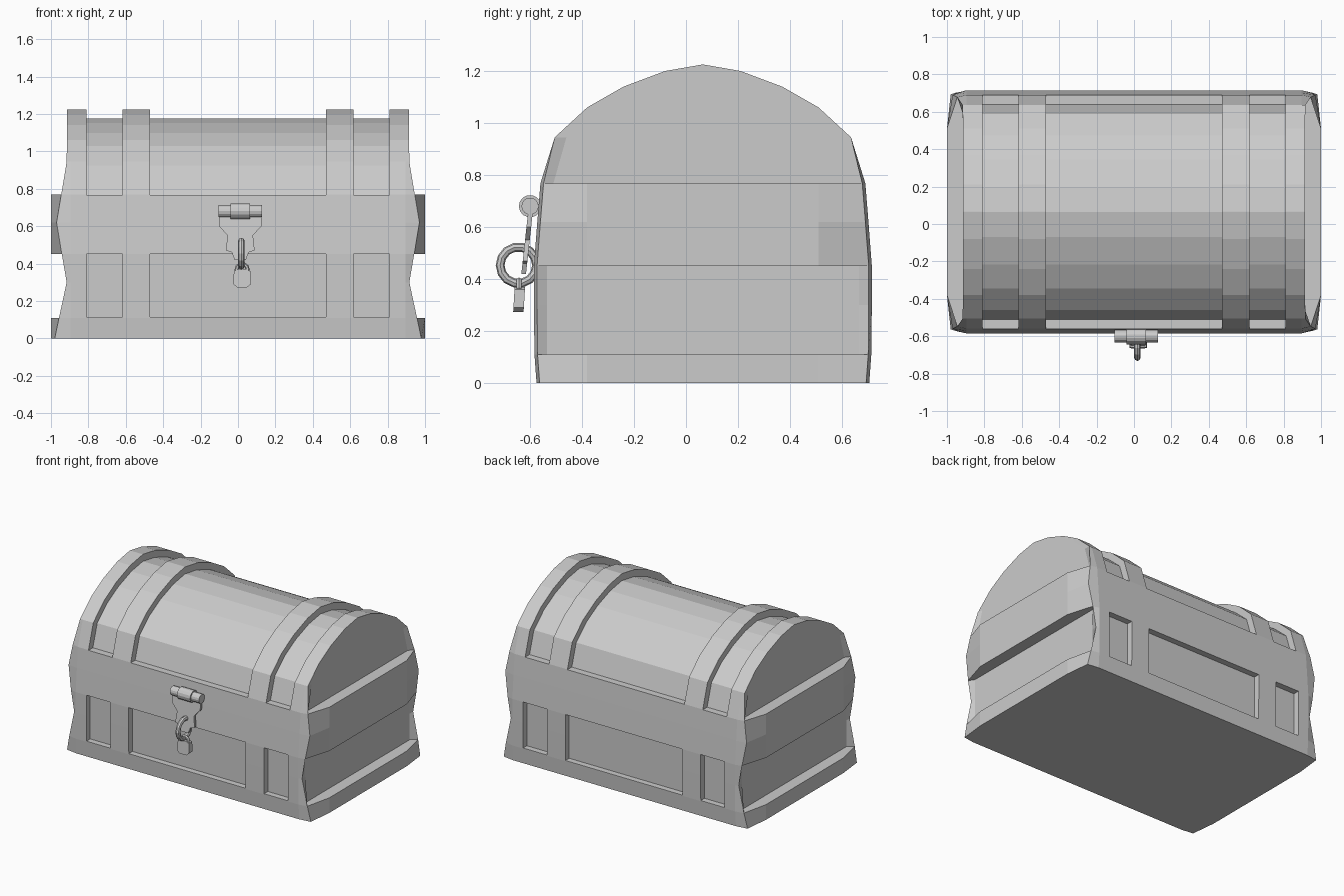
import bpy, bmesh, math
from mathutils import Matrix, Vector

if "Cube" in bpy.data.objects:
    bpy.data.objects.remove(bpy.data.objects["Cube"])

CY = 0.065            # depth centre of the chest body
grey = bpy.data.materials.new("light grey")
grey.diffuse_color = (0.6, 0.6, 0.6, 1)
grey.use_nodes = True
grey.node_tree.nodes["Principled BSDF"].inputs["Base Color"].default_value = grey.diffuse_color


def make(name, bm):
    bmesh.ops.recalc_face_normals(bm, faces=bm.faces[:])
    me = bpy.data.meshes.new(name)
    bm.to_mesh(me)
    bm.free()
    me.materials.append(grey)
    ob = bpy.data.objects.new(name, me)
    bpy.context.collection.objects.link(ob)
    return ob


def add_prism(bm, ring_a, ring_b):
    a = [bm.verts.new(p) for p in ring_a]
    b = [bm.verts.new(p) for p in ring_b]
    bm.faces.new(a)
    bm.faces.new(b[::-1])
    n = len(a)
    for i in range(n):
        bm.faces.new((a[i], a[(i + 1) % n], b[(i + 1) % n], b[i]))


# Chest body: stacked plan sections
# z, half depth, corner x, side x, half depth where the side starts to taper
rows = [
    (0.00, 0.640, 0.980, 1.000, 0.445),
    (0.11, 0.648, 0.957, 1.000, 0.445),
    (0.11, 0.648, 0.957, 0.915, 0.600),
    (0.30, 0.650, 0.916, 0.915, 0.600),
    (0.45, 0.650, 0.942, 0.915, 0.600),
    (0.45, 0.650, 0.942, 1.000, 0.445),
    (0.62, 0.637, 0.970, 1.000, 0.445),
    (0.768, 0.625, 0.945, 1.000, 0.445),
    (0.768, 0.625, 0.945, 0.915, 0.575),
    (0.945, 0.570, 0.916, 0.915, 0.525),
]
arc = [(0.445, 1.06), (0.305, 1.14), (0.145, 1.20), (0.002, 1.225)]
rows += [(z, h, 0.915, 0.915, h * 0.9) for h, z in arc]

bm = bmesh.new()
rings = []
for z, h, xc, xs, ys in rows:
    tuck = 0.012 if z < 0.9 else 0
    q = [(xs, ys), (xc, h - tuck), (0.895, h)]
    pts = q + [(-x, y) for x, y in q[::-1]]
    pts += [(-x, -y) for x, y in pts]
    rings.append([bm.verts.new((x, y + CY, z)) for x, y in pts])
for a, b in zip(rings, rings[1:]):
    for i in range(12):
        j = (i + 1) % 12
        bm.faces.new((a[i], a[j], b[j], b[i]))
bm.faces.new(rings[0])
bm.faces.new(rings[-1])
bmesh.ops.remove_doubles(bm, verts=bm.verts[:], dist=0.0003)
chest = make("chest", bm)

# Recessed panels between the straps, on the lid and on front and back
half = [(0.625, 0.766), (0.57, 0.945)] + arc[:3]
full = half + [(0, 1.225)] + [(-y, z) for y, z in half[::-1]]
inner = [(y * 0.92, 0.766 + (z - 0.766) * 0.89) for y, z in full]
outer = [(y * 1.2, 0.766 + (z - 0.766) * 1.2) for y, z in full]
arch = inner + outer[::-1]
front = [(-0.8, 0.115), (-0.605, 0.115), (-0.605, 0.45), (-0.8, 0.45)]
back = [(-y, z) for y, z in front]
bm = bmesh.new()
for x0, x1 in ((-0.81, -0.618), (-0.47, 0.47), (0.618, 0.81)):
    for shape in (arch, front, back):
        add_prism(bm, [(x0, y + CY, z) for y, z in shape],
                  [(x1, y + CY, z) for y, z in shape])
cutter = make("panel_cutter", bm)
cutter.hide_render = True
mod = chest.modifiers.new("panels", 'BOOLEAN')
mod.operation = 'DIFFERENCE'
mod.solver = 'EXACT'
mod.object = cutter
bpy.context.view_layer.update()
dg = bpy.context.evaluated_depsgraph_get()
cut_mesh = bpy.data.meshes.new_from_object(chest.evaluated_get(dg))
chest.modifiers.clear()
chest.data = cut_mesh
bpy.data.objects.remove(cutter)

# Hinge barrel of the latch
bm = bmesh.new()
for x, length, r in ((0.012, 0.234, 0.033), (0.012, 0.106, 0.043)):
    bmesh.ops.create_cone(
        bm, cap_ends=True, segments=14, radius1=r, radius2=r, depth=length,
        matrix=Matrix.Translation((x, -0.60, 0.68)) @ Matrix.Rotation(math.pi / 2, 4, 'Y'))
make("latch_hinge", bm)

# Hasp plate, leaning slightly forward at the bottom
side = [(0.113, 0.66), (0.113, 0.60), (0.068, 0.55), (0.077, 0.47),
        (0.045, 0.46), (0.03, 0.42)]
outline = side + [(-x, z) for x, z in side[::-1]]
lean = lambda z: -0.598 - (0.66 - z) * 0.11
bm = bmesh.new()
add_prism(bm, [(x + 0.012, lean(z) - 0.009, z) for x, z in outline],
          [(x + 0.012, lean(z) + 0.009, z) for x, z in outline])
make("hasp_plate", bm)


# Rings: a large one through the hasp and a small loop on the padlock
def ring(name, centre, major, minor, n, m, turn):
    bm = bmesh.new()
    rot = Matrix.Rotation(turn, 3, 'Z')
    grid = []
    for i in range(n):
        a = 2 * math.pi * i / n
        loop = []
        for k in range(m):
            b = 2 * math.pi * k / m
            r = major + minor * math.cos(b)
            p = rot @ Vector((minor * math.sin(b), r * math.cos(a), r * math.sin(a)))
            loop.append(bm.verts.new(p + Vector(centre)))
        grid.append(loop)
    for i in range(n):
        for k in range(m):
            i2, k2 = (i + 1) % n, (k + 1) % m
            bm.faces.new((grid[i][k], grid[i2][k], grid[i2][k2], grid[i][k2]))
    make(name, bm)


ring("hasp_ring", (0.018, -0.645, 0.453), 0.07, 0.017, 14, 8, 0)
ring("padlock_loop", (0.022, -0.642, 0.367), 0.03, 0.011, 10, 6, math.pi / 2)

# Padlock body
tag = [(-0.022, 0.36), (-0.025, 0.29), (-0.005, 0.273), (0.049, 0.273),
       (0.069, 0.29), (0.066, 0.36), (0.045, 0.37), (0.0, 0.37)]
slant = lambda z: -0.642 + 0.06 * (z - 0.32)
bm = bmesh.new()
add_prism(bm, [(x, slant(z) - 0.02, z) for x, z in tag],
          [(x, slant(z) + 0.02, z) for x, z in tag])
make("padlock", bm)
